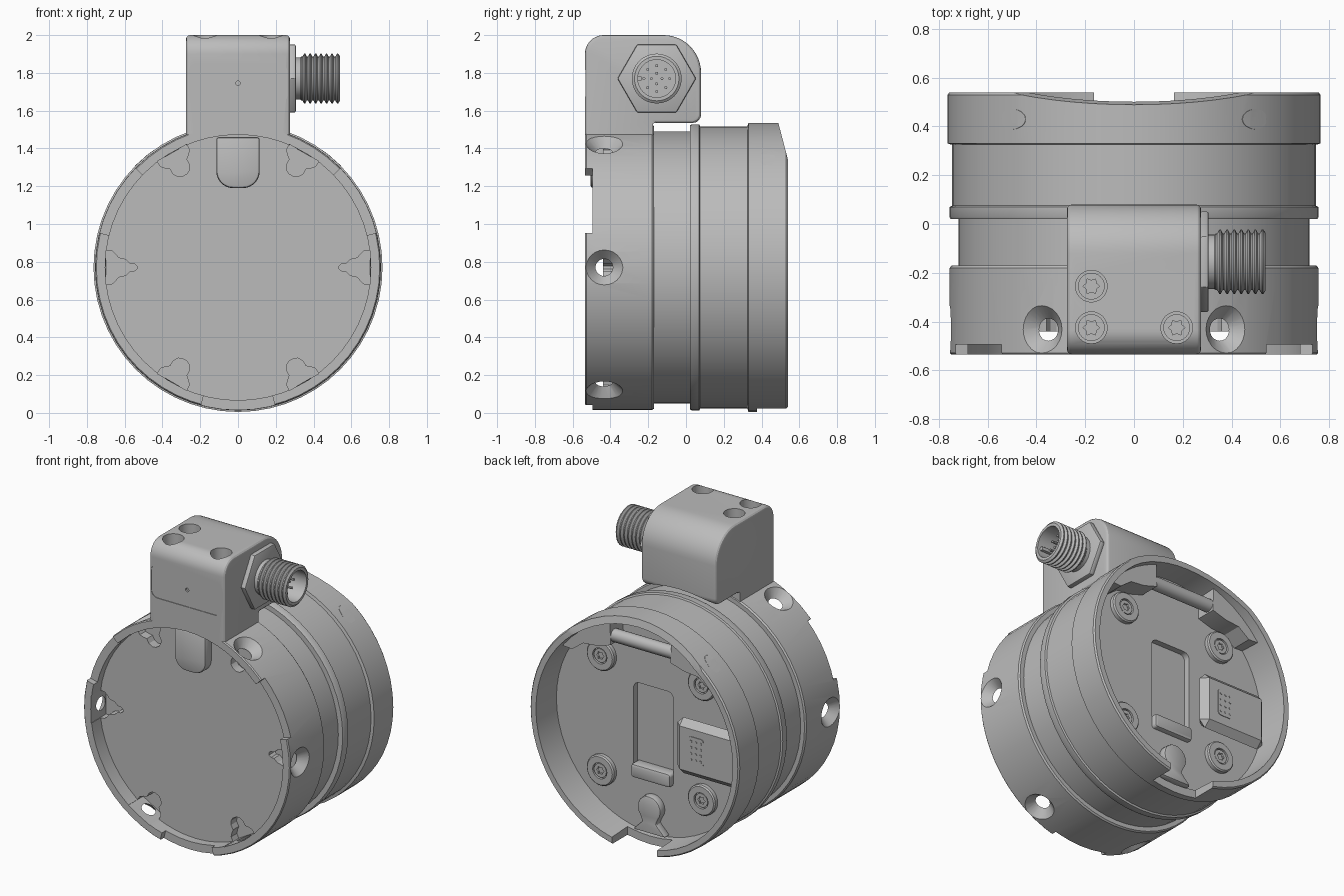
import bpy, bmesh, math
from mathutils import Matrix

if "Cube" in bpy.data.objects:
    bpy.data.objects.remove(bpy.data.objects["Cube"])

grey = bpy.data.materials.new("machined_grey")
grey.use_nodes = True
grey.diffuse_color = (0.5, 0.5, 0.5, 1)
grey.node_tree.nodes["Principled BSDF"].inputs["Base Color"].default_value = grey.diffuse_color

AXIS_Z = 0.77          # height of the drum's axis
FLOOR = 0.34           # depth of the rear cavity floor
DISC = -0.44           # depth of the recessed front disc
CX, CZ = -0.155, 1.77  # connector axis (y, z)
parts = []


def place(axis, a, b, t):
    return {"x": (t, a, b), "y": (a, t, b), "z": (a, b, t)}[axis]


def finish(name, bm):
    bmesh.ops.recalc_face_normals(bm, faces=bm.faces)
    mesh = bpy.data.meshes.new(name)
    bm.to_mesh(mesh)
    bm.free()
    mesh.materials.append(grey)
    ob = bpy.data.objects.new(name, mesh)
    bpy.context.collection.objects.link(ob)
    parts.append(ob)
    return ob


def prism(name, axis, pts, t0, t1):
    """Extrude a flat outline along an axis."""
    bm = bmesh.new()
    rings = [[bm.verts.new(place(axis, a, b, t)) for a, b in pts] for t in (t0, t1)]
    bm.faces.new(rings[0])
    bm.faces.new(rings[1][::-1])
    for i in range(len(pts)):
        j = (i + 1) % len(pts)
        bm.faces.new((rings[0][i], rings[0][j], rings[1][j], rings[1][i]))
    return finish(name, bm)


def lathe(name, axis, profile, centre=(0, 0), seg=48):
    """Revolve (radius, position) points; the ends lie on the axis."""
    bm = bmesh.new()
    rings = []
    for r, t in profile:
        n = seg if r > 0 else 1
        rings.append([bm.verts.new(place(axis, centre[0] + r * math.cos(math.tau * k / seg),
                                         centre[1] + r * math.sin(math.tau * k / seg), t))
                      for k in range(n)])
    for p, q in zip(rings, rings[1:]):
        for k in range(seg):
            m = (k + 1) % seg
            loop = [p[k % len(p)], p[m % len(p)], q[m % len(q)], q[k % len(q)]]
            bm.faces.new(list(dict.fromkeys(loop)))
    return finish(name, bm)


def rod(name, axis, r, t0, t1, centre=(0, 0), seg=24):
    return lathe(name, axis, [(0, t0), (r, t0), (r, t1), (0, t1)], centre, seg)


def arc(ca, cb, r, a0, a1, n=8):
    return [(ca + r * math.cos(math.radians(a0 + (a1 - a0) * k / n)),
             cb + r * math.sin(math.radians(a0 + (a1 - a0) * k / n))) for k in range(n + 1)]


def round_rect(a0, a1, b0, b1, r):
    return (arc(a1 - r, b1 - r, r, 0, 90) + arc(a0 + r, b1 - r, r, 90, 180)
            + arc(a0 + r, b0 + r, r, 180, 270) + arc(a1 - r, b0 + r, r, 270, 360))


def apply_mod(ob, kind, **settings):
    mod = ob.modifiers.new(kind, kind)
    for key, value in settings.items():
        setattr(mod, key, value)
    bpy.context.view_layer.objects.active = ob
    bpy.ops.object.modifier_apply(modifier=mod.name)


def bevel(ob, width, segments=2):
    apply_mod(ob, "BEVEL", width=width, segments=segments, limit_method="ANGLE",
              angle_limit=math.radians(50))
    return ob


def cut(ob, cutter, operation="DIFFERENCE"):
    apply_mod(ob, "BOOLEAN", operation=operation, solver="EXACT", object=cutter)
    parts.remove(cutter)
    bpy.data.objects.remove(cutter)


def turn(ob, degrees):
    """Swing a part around the drum axis from the +x direction."""
    ob.matrix_world = Matrix.Translation((0, 0, AXIS_Z)) @ Matrix.Rotation(-math.radians(degrees), 4, "Y")
    bpy.context.view_layer.update()
    return ob


def star_screw(name, axis, centre, r, t0, t1):
    """Screw head with a six-lobed socket."""
    head = rod(name, axis, r, t0, t1, centre)
    star = [(centre[0] + r * f * math.cos(k * math.pi / 6), centre[1] + r * f * math.sin(k * math.pi / 6))
            for k, f in enumerate([0.62, 0.42] * 6)]
    cut(head, prism("socket_cutter", axis, star, t0 + (t1 - t0) * 0.3, t1 + 0.02))


# Drum: stepped housing with recessed front disc, lip, groove, band and rear cup
housing = lathe("housing", "y", [
    (0, DISC), (0.703, DISC), (0.703, -0.535), (0.75, -0.535), (0.756, -0.528), (0.756, -0.18),
    (0.748, -0.17), (0.72, -0.17), (0.72, 0.02), (0.752, 0.02), (0.757, 0.03), (0.757, 0.07),
    (0.746, 0.075), (0.746, 0.325), (0.765, 0.33), (0.765, 0.53), (0.757, 0.54), (0.72, 0.54),
    (0.71, FLOOR), (0, FLOOR)], (0, AXIS_Z), 56)

# Notches in the front lip
for a0, a1 in ((14, 44), (136, 166), (255, 285)):
    wedge = arc(0, 0, 0.69, a0, a1) + arc(0, 0, 0.85, a1, a0)
    cut(housing, turn(prism("lip_notch_cutter", "y", wedge, -0.6, -0.495), 0))

# Six countersunk radial holes, each opening into a pocket in the disc; side pockets have a tip
for k in range(6):
    half = [(0.70, 0.09), (0.668, 0.088), (0.648, 0.07), (0.632, 0.05)]
    if k % 3 == 0:
        half += [(0.595, 0.042), (0.572, 0.02), (0.55, 0.02), (0.535, 0.008)]
    else:
        half += [(0.6, 0.05), (0.575, 0.035), (0.565, 0.015)]
    pocket = half + [(a, -b) for a, b in half[::-1]]
    cut(housing, turn(prism("pocket_cutter", "y", pocket, -0.6, -0.38), 60 * k))
    cut(housing, turn(lathe("hole_cutter", "x", [(0, 0.66), (0.045, 0.66), (0.045, 0.7), (0.1, 0.758),
                                                 (0.1, 0.85), (0, 0.85)], (-0.432, 0), 24), 60 * k))

# Rear cup: slanted top, bottom gap and the centre pocket in its floor
cut(housing, prism("slant_cutter", "x", [(0.485, 1.55), (0.54, 1.34), (0.6, 1.11), (0.6, 1.6)], -1, 1))
cut(housing, prism("gap_cutter", "y", [(-0.165, -0.1), (0.165, -0.1), (0.165, 0.12), (-0.165, 0.12)],
                   0.375, 0.7))
cut(housing, prism("centre_pocket_cutter", "y", round_rect(-0.145, 0.145, AXIS_Z - 0.36, AXIS_Z + 0.26, 0.04),
                   0.3, 0.5))

# Raised tongue on the front disc
tongue = [(0.115, 1.46), (-0.115, 1.46)] + arc(-0.025, 1.28, 0.09, 180, 270) + arc(0.025, 1.28, 0.09, 270, 360)
bevel(prism("front_tongue", "y", tongue, -0.505, DISC + 0.01), 0.014)

# Connector block on top of the drum
outline = ([(-0.535, 1.38), (-0.16, 1.38), (-0.16, 1.533)] + arc(0.03, 1.583, 0.05, 270, 360)
           + arc(-0.12, 1.8, 0.2, 0, 90, 12) + arc(-0.435, 1.9, 0.1, 90, 180, 10))
block = bevel(prism("connector_block", "x", outline, -0.275, 0.275), 0.02, 3)
cut(block, rod("drum_cutter", "y", 0.703, -0.7, 0.3, (0, AXIS_Z), 56))
cut(block, rod("clearance_cutter", "y", 0.81, -0.175, 0.3, (0, AXIS_Z), 56))
for centre in ((-0.175, -0.255), (-0.175, -0.425), (0.175, -0.425)):
    cut(block, rod("counterbore_cutter", "z", 0.065, 1.89, 2.1, centre))
    star_screw("block_screw", "z", centre, 0.055, 1.88, 1.925)

# Shallow label recess with a small dot
cut(block, prism("label_cutter", "y", round_rect(-0.262, 0.262, 1.635, 1.855, 0.05), -0.6, -0.531))
cut(block, rod("dot_cutter", "y", 0.012, -0.6, -0.52, (0, 1.745), 12))

# Threaded round connector with hex flange, pins and key
bevel(prism("hex_flange", "x", arc(CX, CZ, 0.208, 0, 300, 5), 0.27, 0.306), 0.008)
thread = []
for k in range(7):
    x = 0.535 - 0.029 * k
    thread += [(0.132, x - 0.005), (0.132, x - 0.011), (0.116, x - 0.02), (0.116, x - 0.026)]
lathe("threaded_barrel", "x", [(0, 0.38), (0.1, 0.38), (0.1, 0.54), (0.118, 0.54)] + thread
      + [(0.112, 0.33), (0.112, 0.29), (0, 0.29)], (CX, CZ), 32)
for count, radius in ((8, 0.068), (4, 0.028)):
    for a, b in arc(CX, CZ, radius, 0, 360, count)[:-1]:
        rod("contact_pin", "x", 0.008, 0.37, 0.47, (a, b), 8)
prism("connector_key", "x", round_rect(CX - 0.105, CX - 0.08, CZ - 0.012, CZ + 0.012, 0.004), 0.37, 0.52)

# Rear cavity: four screw bosses
for x in (-0.37, 0.37):
    for z in (AXIS_Z - 0.38, AXIS_Z + 0.38):
        lathe("screw_boss", "y", [(0, 0.33), (0.1, 0.33), (0.1, 0.365), (0.092, 0.373), (0.052, 0.373),
                                  (0.052, 0.355), (0, 0.355)], (x, z), 28)
        star_screw("boss_screw", "y", (x, z), 0.045, 0.35, 0.368)

# Raised bar along the lower edge of the centre pocket
bevel(prism("pocket_bar", "y", round_rect(-0.145, 0.145, AXIS_Z - 0.36, AXIS_Z - 0.27, 0.02), 0.29, 0.375), 0.015)

# Socket housing with sloping sides and a grid of contacts
bevel(prism("socket_housing", "y", [(-0.69, 0.54), (-0.2, 0.54), (-0.2, 0.91), (-0.69, 0.91)], 0.33, 0.415), 0.06, 1)
prism("contact_plate", "y", round_rect(-0.42, -0.31, 0.64, 0.82, 0.02), 0.40, 0.419)
for i in range(3):
    for j in range(4):
        rod("contact", "y", 0.008, 0.41, 0.422, (-0.4 + 0.035 * i, 0.67 + 0.04 * j), 8)

# Lower latch
latch = arc(0, 0.24, 0.085, -40, 220, 14) + [(-0.05, 0.15), (-0.12, 0.08), (0.12, 0.08), (0.05, 0.15)]
bevel(prism("rear_latch", "y", latch, 0.33, 0.39), 0.012)

# Cross rod with ends flush with the drum, held by two shoulders
cross_rod = rod("cross_rod", "x", 0.042, -0.7, 0.7, (0.43, AXIS_Z + 0.58))
cut(cross_rod, rod("flush_cutter", "y", 0.766, 0.3, 0.6, (0, AXIS_Z), 56), "INTERSECT")
for s in (-1, 1):
    shoulder = [(0.22, 0.53), (0.32, 0.5), (0.42, 0.49), (0.5, 0.43)] + arc(0, 0, 0.722, 37, 72)
    prism("rod_shoulder", "y", [(s * a, AXIS_Z + b) for a, b in shoulder], 0.33, 0.475)

# Smooth the round surfaces and keep the edges crisp
for ob in bpy.context.view_layer.objects:
    ob.select_set(ob in parts)
bpy.context.view_layer.objects.active = housing
bpy.ops.object.shade_smooth_by_angle(angle=math.radians(28))
